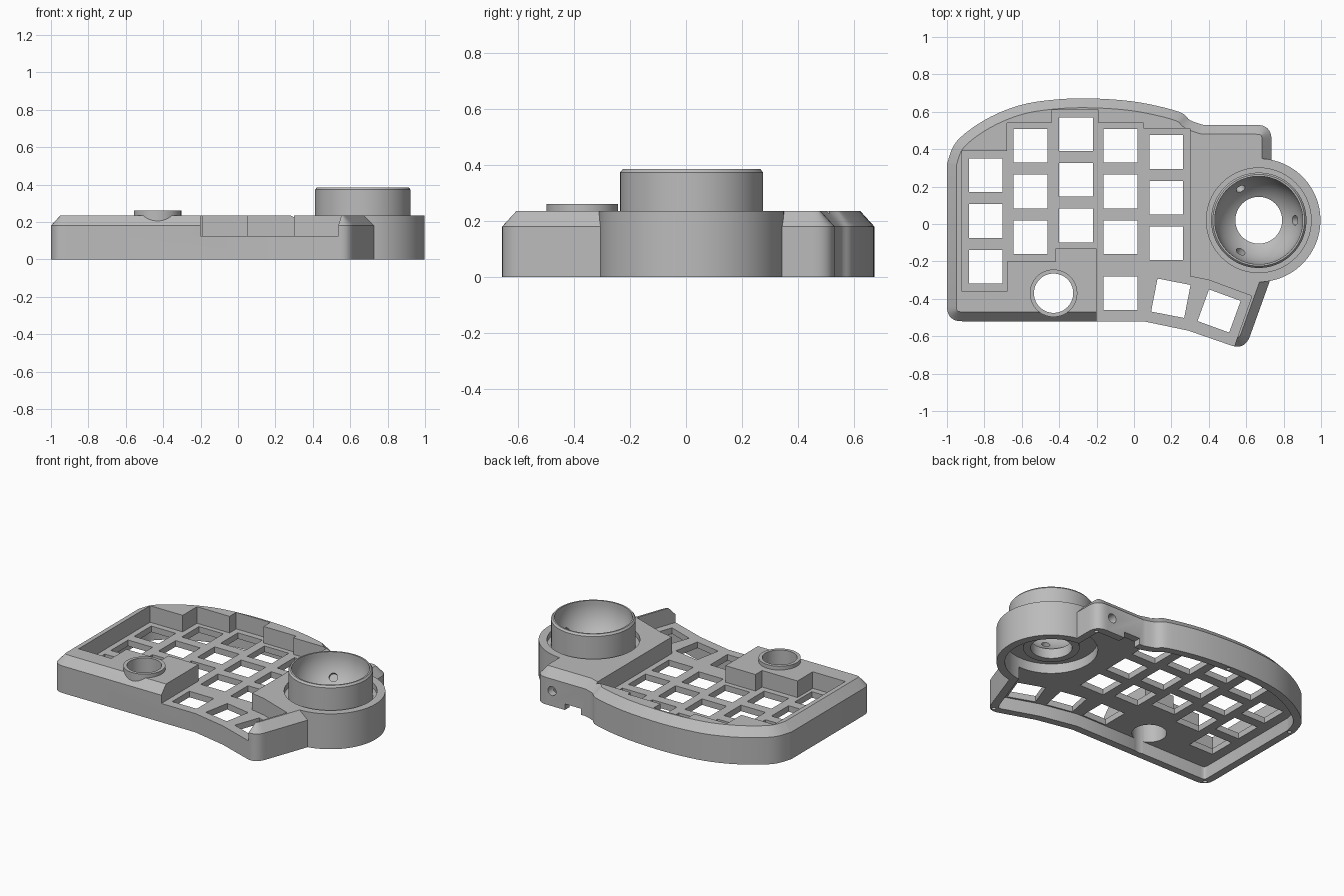
import bpy, bmesh, math
from mathutils import Vector, Matrix

cube = bpy.data.objects.get("Cube")
if cube:
    bpy.data.objects.remove(cube, do_unlink=True)

GREY = (0.5, 0.5, 0.5, 1)
mat = bpy.data.materials.new("plain grey")
mat.use_nodes = True
mat.diffuse_color = GREY
mat.node_tree.nodes["Principled BSDF"].inputs["Base Color"].default_value = GREY

TOP, EDGE, PLATE, UNDER, RIM = 0.235, 0.18, 0.125, 0.085, 0.05
BALL = Vector((0.667, 0.02, 0))
KNOB = Vector((-0.43, -0.37, 0))


def finish(bm, name):
    bmesh.ops.recalc_face_normals(bm, faces=bm.faces)
    mesh = bpy.data.meshes.new(name)
    bm.to_mesh(mesh)
    bm.free()
    mesh.materials.append(mat)
    ob = bpy.data.objects.new(name, mesh)
    bpy.context.collection.objects.link(ob)
    return ob


def loft(name, loops):
    """Closed solid through (points, height) rings."""
    bm = bmesh.new()
    rings = [[bm.verts.new((p[0], p[1], z)) for p in pts] for pts, z in loops]
    n = len(rings[0])
    for a, b in zip(rings, rings[1:]):
        for i in range(n):
            j = (i + 1) % n
            bm.faces.new((a[i], a[j], b[j], b[i]))
    bm.faces.new(rings[0][::-1])
    bm.faces.new(rings[-1])
    return finish(bm, name)


def prism(name, pts, z0, z1):
    return loft(name, [(pts, z0), (pts, z1)])


def circle(c, r, n=96):
    return [(c.x + r * math.cos(math.tau * i / n), c.y + r * math.sin(math.tau * i / n))
            for i in range(n)]


def square(x, y, turn, size=0.18):
    rot = Matrix.Rotation(math.radians(turn), 2)
    h = size / 2
    return [Vector((x, y)) + rot @ Vector(c) for c in ((-h, -h), (h, -h), (h, h), (-h, h))]


def rounded(a, b, c, t=0.08, n=8):
    """Curved corner at b, between neighbours a and c."""
    a, b, c = Vector(a), Vector(b), Vector(c)
    p, q = b + (a - b).normalized() * t, b + (c - b).normalized() * t
    return [p * (1 - u) ** 2 + b * 2 * u * (1 - u) + q * u * u for u in (i / n for i in range(n + 1))]


def spline(pts, steps=5):
    """Smooth curve through the points."""
    pts = [Vector(p) for p in pts]
    ext = [pts[0]] + pts + [pts[-1]]
    out = []
    for a, b, c, d in zip(ext, ext[1:], ext[2:], ext[3:]):
        for i in range(steps):
            t = i / steps
            out.append(0.5 * (2 * b + (c - a) * t + (2 * a - 5 * b + 4 * c - d) * t * t
                              + (3 * b - a - 3 * c + d) * t ** 3))
    return out + [pts[-1]]


def inset(pts, d):
    """Move a counter-clockwise outline inwards by d."""
    out = []
    for i, p in enumerate(pts):
        e = (p - pts[i - 1]).normalized()
        f = (pts[(i + 1) % len(pts)] - p).normalized()
        n1, n2 = Vector((-e.y, e.x)), Vector((-f.y, f.x))
        out.append(p + (n1 + n2) * d / (1 + n1.dot(n2)))
    return out


def combine(ob, tool, operation="DIFFERENCE"):
    mod = ob.modifiers.new("cut", "BOOLEAN")
    mod.operation, mod.solver, mod.object = operation, "EXACT", tool
    bpy.context.view_layer.objects.active = ob
    bpy.ops.object.modifier_apply(modifier=mod.name)
    bpy.data.objects.remove(tool, do_unlink=True)


def smooth(ob):
    bpy.ops.object.select_all(action="DESELECT")
    ob.select_set(True)
    bpy.context.view_layer.objects.active = ob
    bpy.ops.object.shade_smooth_by_angle(angle=math.radians(25))


# Case outline with chamfered top edge
front_left, thumb, waist, tab = (-1, -0.52), (0.593, -0.675), (0.735, -0.28), (0.735, 0.53)
bend, back = (0.29, -0.57), [(0.37, 0.53), (0.30, 0.555), (0.24, 0.60), (0.03, 0.65), (-0.19, 0.67),
                             (-0.40, 0.667), (-0.61, 0.635), (-0.80, 0.555), (-0.95, 0.44), (-1, 0.32)]
outline = (rounded((-1, 0), front_left, (0, -0.52)) + [Vector((0.05, -0.52)), Vector(bend)]
           + rounded(bend, thumb, waist) + [Vector(waist)]
           + rounded(waist, tab, back[0]) + spline(back))
inner = inset(outline, RIM)
case = loft("keyboard_case", [(outline, 0), (outline, EDGE), (inner, TOP)])

# Sunken key plate, open at the front under the thumb keys
pocket = [(-0.92, -0.36), (-0.68, -0.36), (-0.68, -0.2), (-0.42, -0.2), (-0.42, -0.13), (-0.2, -0.13),
          (-0.2, -0.9), (0.45, -0.9), (0.63, -0.385), (0.4, -0.3), (0.3, -0.28), (0.3, 0.51),
          (0.05, 0.51), (0.05, 0.54), (-0.19, 0.54), (-0.19, 0.61), (-0.44, 0.61), (-0.44, 0.54),
          (-0.68, 0.54), (-0.68, 0.39), (-0.92, 0.39)]
combine(case, prism("pocket_cutter", pocket, PLATE, 0.5))

# Round housing, knob collar and hollow underside
combine(case, prism("ball_housing", circle(BALL, 0.33), 0, TOP), "UNION")
combine(case, prism("knob_collar", circle(KNOB, 0.127, 64), 0.15, 0.26), "UNION")
combine(case, prism("cavity_cutter", inner, -0.1, UNDER))
combine(case, prism("housing_cutter", circle(BALL, 0.28), -0.1, 0.5))
combine(case, prism("knob_cutter", circle(KNOB, 0.105, 64), -0.1, 0.5))

# Key openings: five staggered columns and three thumb keys
columns = [(-0.793, 0.26), (-0.553, 0.418), (-0.31, 0.48), (-0.072, 0.418), (0.172, 0.385)]
keys = [(x, y - 0.244 * row, 0) for x, y in columns for row in range(3)]
keys += [(-0.072, -0.37, 0), (0.197, -0.397, -11), (0.455, -0.465, -20)]
for key in keys:
    combine(case, prism("key_cutter", square(*key), -0.1, 0.2))

# Cable notch, side hole and screw holes
combine(case, prism("notch_cutter", [(0.4, 0.45), (0.52, 0.45), (0.52, 0.6), (0.4, 0.6)], -0.1, 0.04))
hole = prism("hole_cutter", circle(Vector((0, 0, 0)), 0.03, 32), -0.06, 0.06)
hole.data.transform(Matrix.Translation((0.615, 0.52, 0.1)) @ Matrix.Rotation(math.pi / 2, 4, "X"))
combine(case, hole)
for x, y in ((-0.965, -0.485), (-0.972, 0.3), (0.575, -0.63), (-0.2, 0.645), (0.7, 0.48)):
    combine(case, prism("screw_cutter", circle(Vector((x, y, 0)), 0.013, 16), -0.1, 0.08))
smooth(case)

# Ball cup, turned from a profile
R, CENTRE = 0.235, Vector((BALL.x, BALL.y, 0.365))
profile = [(0.125, 0.1), (0.17, 0.1), (0.17, 0.15), (0.285, 0.15), (0.285, 0.2), (0.255, 0.2),
           (0.255, 0.373), (0.245, 0.385), (R, 0.385)]
low = math.asin(0.125 / R)
for i in range(17):
    a = math.pi / 2 + (low - math.pi / 2) * i / 16
    profile.append((R * math.sin(a), CENTRE.z - R * math.cos(a)))
bm = bmesh.new()
SEG = 96
rings = [[bm.verts.new((x, y, z)) for x, y in circle(BALL, r, SEG)] for r, z in profile]
for k, ring in enumerate(rings):
    prev = rings[k - 1]
    for i in range(SEG):
        j = (i + 1) % SEG
        bm.faces.new((prev[i], prev[j], ring[j], ring[i]))
cup = finish(bm, "ball_cup")

# Three bearing sockets in the bowl
tilt = math.asin(0.195 / R)
for turn in range(3):
    a = math.tau * turn / 3
    d = Vector((math.sin(tilt) * math.cos(a), math.sin(tilt) * math.sin(a), -math.cos(tilt)))
    socket = prism("socket_cutter", circle(Vector((0, 0, 0)), 0.026, 24), -0.035, 0.035)
    socket.data.transform(Matrix.Translation(CENTRE + d * R) @ d.to_track_quat("Z", "Y").to_matrix().to_4x4())
    combine(cup, socket)
smooth(cup)
